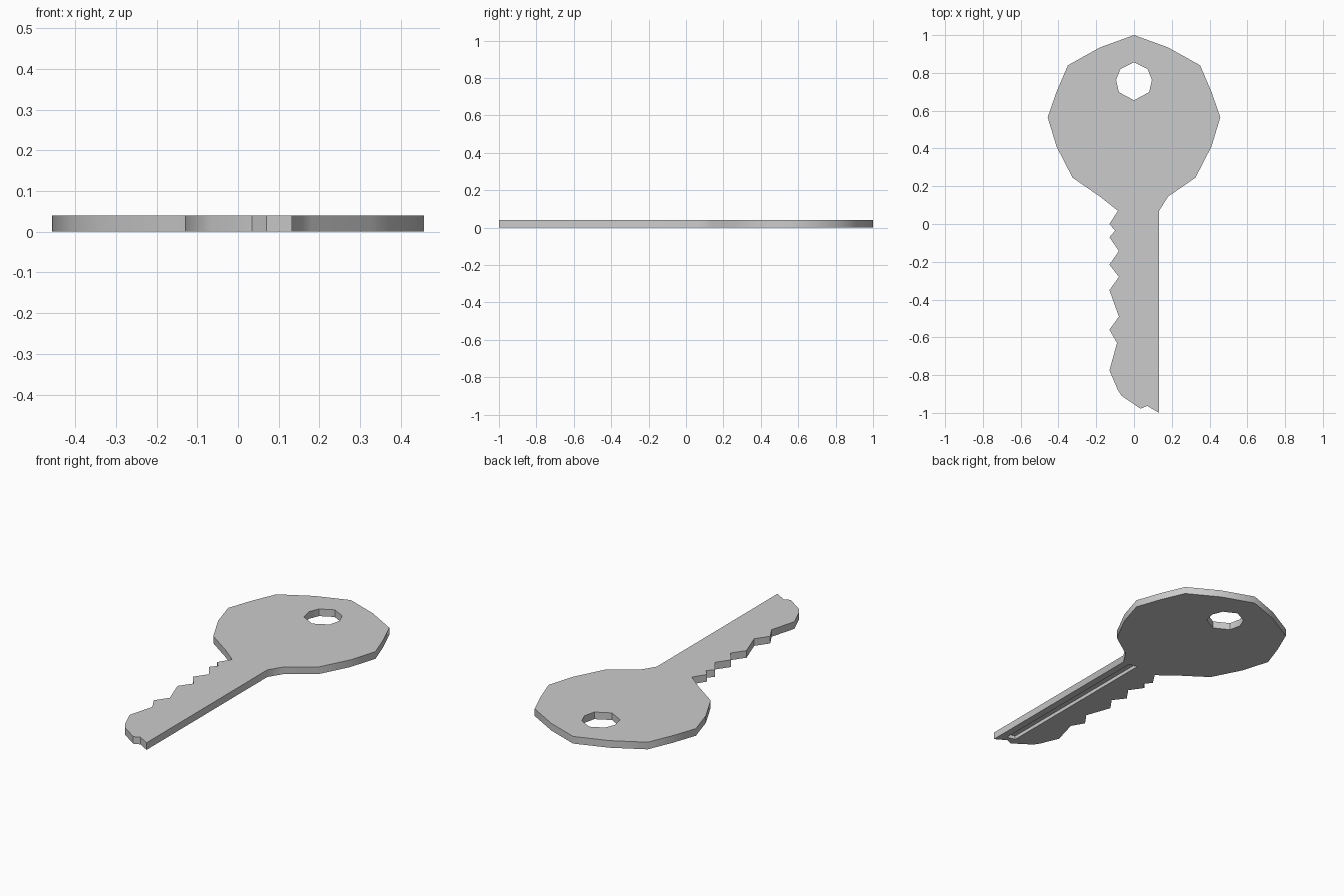
import bpy, bmesh, math

if "Cube" in bpy.data.objects:
    bpy.data.objects.remove(bpy.data.objects["Cube"])

THICK = 0.04


def prism(name, pts, z0, z1):
    """Extrude a closed outline of (x, y) points from z0 to z1."""
    bm = bmesh.new()
    face = bm.faces.new([bm.verts.new((x, y, z0)) for x, y in pts])
    ext = bmesh.ops.extrude_face_region(bm, geom=[face])
    for v in ext["geom"]:
        if isinstance(v, bmesh.types.BMVert):
            v.co.z = z1
    bmesh.ops.recalc_face_normals(bm, faces=bm.faces)
    mesh = bpy.data.meshes.new(name)
    bm.to_mesh(mesh)
    bm.free()
    obj = bpy.data.objects.new(name, mesh)
    bpy.context.collection.objects.link(obj)
    return obj


def cut(target, cutter):
    """Subtract the cutter from the target and remove the cutter."""
    cutter.hide_render = True
    mod = target.modifiers.new("cut", "BOOLEAN")
    mod.operation = "DIFFERENCE"
    mod.solver = "EXACT"
    mod.object = cutter
    bpy.context.view_layer.objects.active = target
    bpy.ops.object.modifier_apply(modifier=mod.name)
    bpy.data.objects.remove(cutter)


def mirrored(half):
    return [(-x, y) for x, y in reversed(half)]


# Head: right half of the rounded bow, mirrored to the left
bow = [(0.18, 0.145), (0.325, 0.245), (0.41, 0.41), (0.457, 0.565),
       (0.41, 0.70), (0.35, 0.84), (0.18, 0.935)]

# Blade: toothed left edge from neck to tip
teeth = [(-0.085, 0.07), (-0.13, 0.0), (-0.1, -0.035), (-0.13, -0.07),
         (-0.08, -0.143), (-0.13, -0.215), (-0.08, -0.28), (-0.13, -0.35),
         (-0.08, -0.49), (-0.13, -0.56), (-0.09, -0.63), (-0.13, -0.775),
         (-0.085, -0.88), (-0.065, -0.91), (0.035, -0.978), (0.07, -0.963)]

outline = ([(0.133, -1.0), (0.133, 0.07)] + bow + [(0, 1.0)]
           + mirrored(bow) + teeth)
key = prism("key", outline, 0, THICK)

# Ring hole through the head
hole = [(0.08, 0.698), (0.095, 0.763), (0.072, 0.82)]
cut(key, prism("hole_cutter", [(0, 0.655)] + hole + [(0, 0.857)] + mirrored(hole),
               -0.1, 0.1))

# Long groove in the underside of the blade
cut(key, prism("groove_cutter", [(0.045, -0.93), (0.093, -0.94),
                                 (0.093, 0.07), (0.045, 0.08)], -0.1, 0.02))

# Shading: smooth around the bow, sharp at corners
bpy.ops.object.select_all(action="DESELECT")
key.select_set(True)
bpy.context.view_layer.objects.active = key
bpy.ops.object.shade_smooth_by_angle(angle=math.radians(40))
